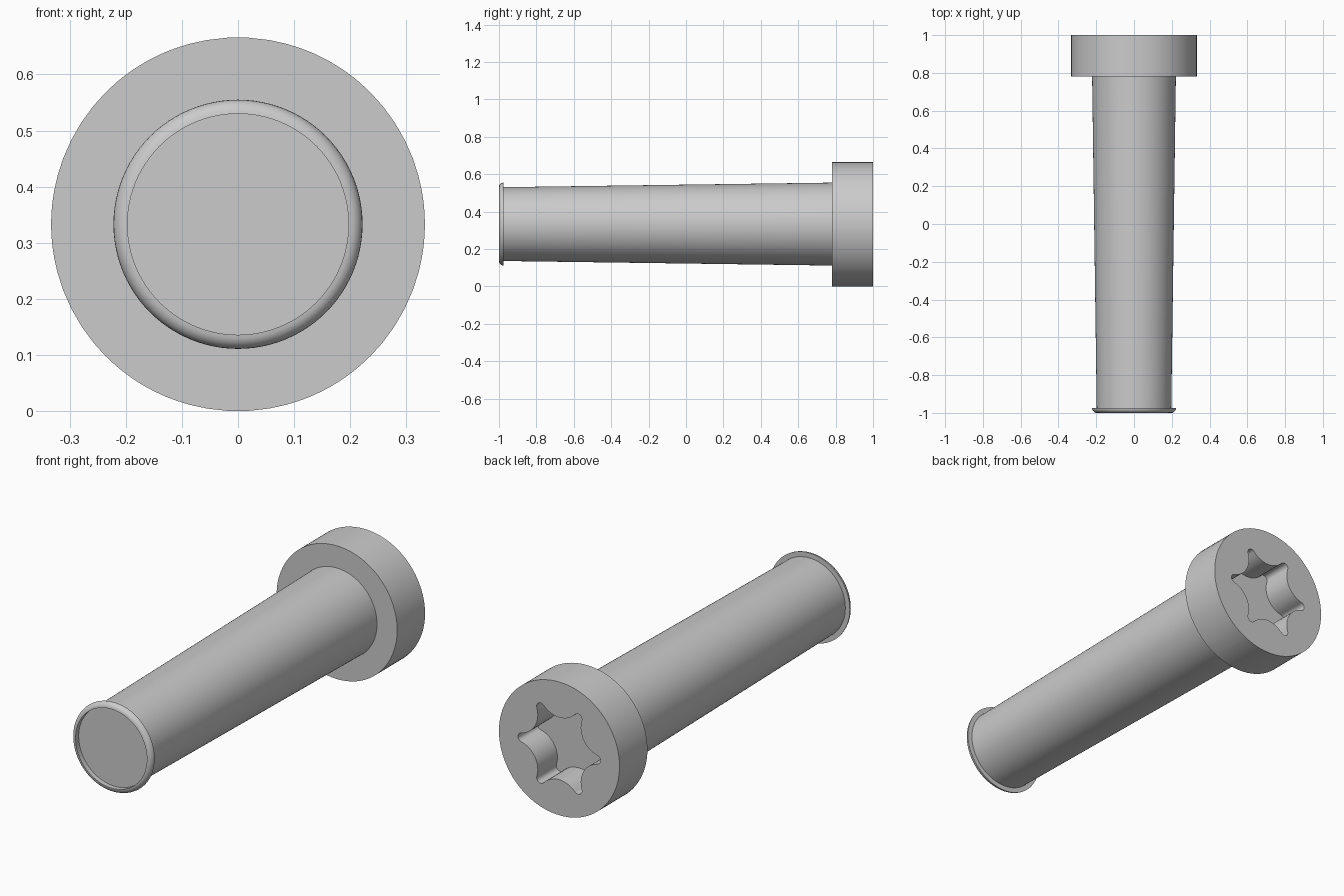
import bpy, bmesh
from math import sin, cos, pi, hypot, atan2, radians

cube = bpy.data.objects.get("Cube")
if cube:
    bpy.data.objects.remove(cube, do_unlink=True)

HEAD_R, SHANK_R = 0.333, 0.222
TIP_Y, COLLAR_Y, TOP_Y = -1.0, 0.78, 1.0
FILLET = 0.025
SOCKET_DEPTH = 0.155

steel = bpy.data.materials.new("grey steel")
steel.use_nodes = True
colour = (0.6, 0.6, 0.6, 1)
steel.diffuse_color = colour
steel.node_tree.nodes["Principled BSDF"].inputs["Base Color"].default_value = colour


def circle(radius, angles):
    return [(radius * cos(a), radius * sin(a)) for a in angles]


def star(outer, inner, tip_r, steps=10):
    """Six-lobed outline of small tip arcs blended into wide valley arcs."""
    c, k = outer - tip_r, cos(pi / 6)
    # valley radius that makes both arcs tangent
    valley_r = (c * c + inner * inner - 2 * c * inner * k - tip_r ** 2) / (
        2 * (c * k + tip_r - inner))
    d = inner + valley_r
    phi = atan2(d / 2, d * k - c)
    lobe = []
    for i in range(steps):
        a = phi * (2 * i / (steps - 1) - 1)
        lobe.append((c + tip_r * cos(a), tip_r * sin(a)))
    for i in range(1, steps + 1):
        t = i / (steps + 1)
        a = pi + phi + t * (pi / 3 - 2 * phi)
        lobe.append((d * k + valley_r * cos(a), d / 2 + valley_r * sin(a)))
    points = []
    for n in range(6):
        s, q = sin(n * pi / 3), cos(n * pi / 3)
        points += [(x * q - z * s, x * s + z * q) for x, z in lobe]
    return points


def loft(name, rings):
    """Skin a list of (y, outline) rings and cap both ends."""
    bm = bmesh.new()
    loops = [[bm.verts.new((x, y, z + HEAD_R)) for x, z in pts] for y, pts in rings]
    for a, b in zip(loops, loops[1:]):
        for i in range(len(a)):
            bm.faces.new((a[i - 1], a[i], b[i], b[i - 1]))
    bm.faces.new(loops[0])
    bm.faces.new(loops[-1])
    bmesh.ops.recalc_face_normals(bm, faces=bm.faces)
    mesh = bpy.data.meshes.new(name)
    bm.to_mesh(mesh)
    bm.free()
    mesh.materials.append(steel)
    obj = bpy.data.objects.new(name, mesh)
    bpy.context.collection.objects.link(obj)
    bpy.ops.object.select_all(action="DESELECT")
    obj.select_set(True)
    bpy.context.view_layer.objects.active = obj
    bpy.ops.object.shade_smooth_by_angle(angle=radians(30))
    weighted = obj.modifiers.new("weighted normals", "WEIGHTED_NORMAL")
    weighted.keep_sharp = True
    return obj


# shank with a rounded tip, ending just inside the head
even = [2 * pi * i / 96 for i in range(96)]
shank_rings = []
for i in range(7):
    a = i / 6 * pi / 2
    shank_rings.append((TIP_Y + FILLET * (1 - sin(a)),
                        circle(SHANK_R - FILLET * (1 - cos(a)), even)))
shank_rings.reverse()
shank_rings.insert(0, (COLLAR_Y + 0.02, circle(SHANK_R, even)))
loft("shank", shank_rings)

# cylindrical head with the six-lobed drive socket sunk into its top
socket = star(outer=0.228, inner=0.155, tip_r=0.022)
rim = circle(HEAD_R, [atan2(z, x) for x, z in socket])
loft("head", [(COLLAR_Y, rim), (TOP_Y, rim),
              (TOP_Y, socket), (TOP_Y - SOCKET_DEPTH, socket)])
